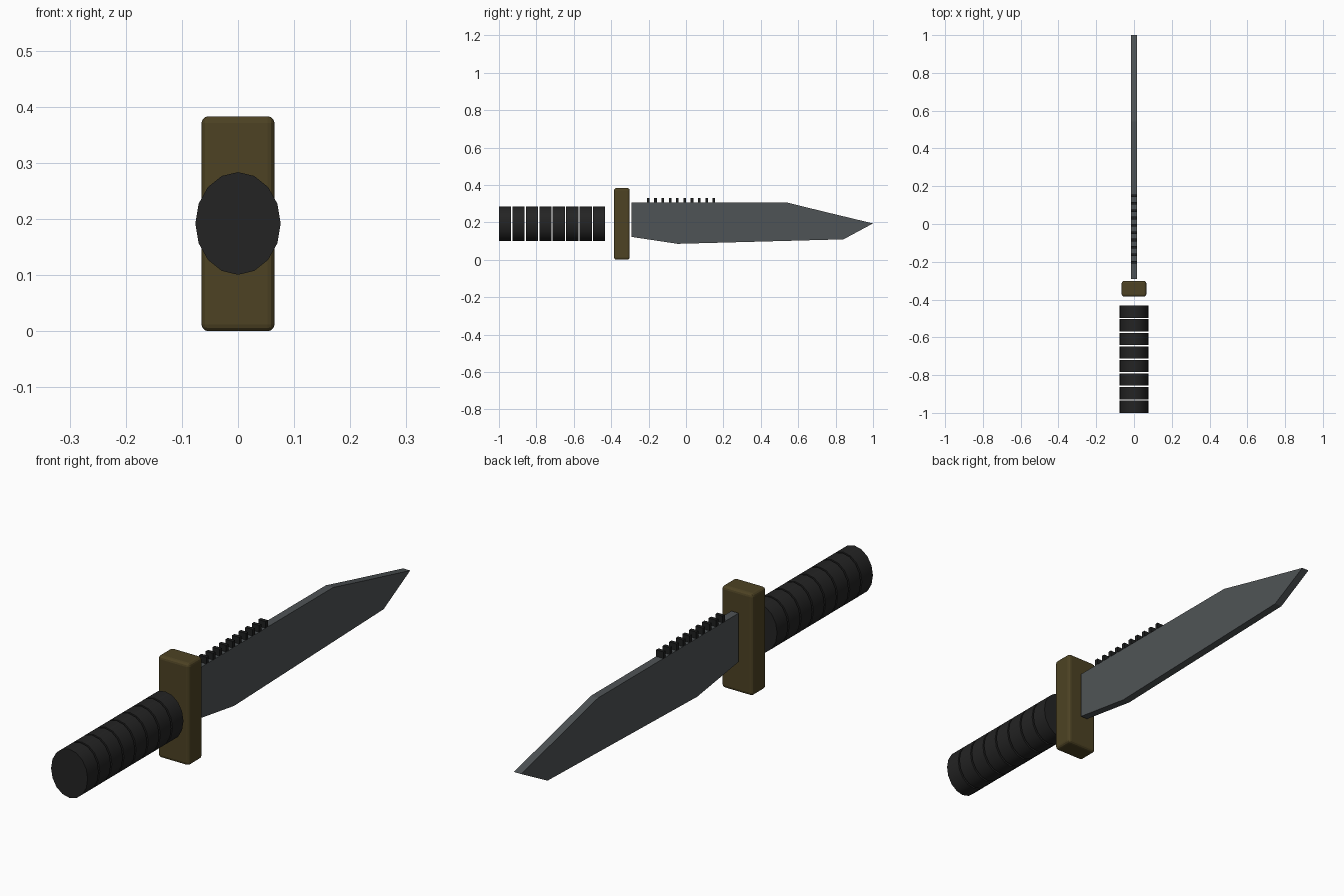
import bpy, bmesh, math
from mathutils import Matrix, Vector

if "Cube" in bpy.data.objects:
    bpy.data.objects.remove(bpy.data.objects["Cube"])


def material(name, rgb):
    m = bpy.data.materials.new(name)
    m.diffuse_color = (*rgb, 1)
    m.use_nodes = True
    m.node_tree.nodes["Principled BSDF"].inputs["Base Color"].default_value = m.diffuse_color
    return m


STEEL = material("blade_steel", (0.078, 0.088, 0.092))
BRASS = material("dark_brass", (0.074, 0.055, 0.017))
RUBBER = material("black_grip", (0.017, 0.017, 0.017))
TOOTH = material("dark_tooth", (0.013, 0.014, 0.014))


def finish(name, bm, mat):
    bmesh.ops.recalc_face_normals(bm, faces=bm.faces)
    me = bpy.data.meshes.new(name)
    bm.to_mesh(me)
    bm.free()
    me.materials.append(mat)
    ob = bpy.data.objects.new(name, me)
    bpy.context.collection.objects.link(ob)
    return ob


def box(name, centre, size, mat):
    bm = bmesh.new()
    bmesh.ops.create_cube(bm, size=1, matrix=Matrix.Translation(centre) @ Matrix.Diagonal((*size, 1)))
    return finish(name, bm, mat)


MID_Z = 0.192

# Grip: eight separate oval rings with narrow gaps
START, END, COUNT, GAP = -1.0, -0.432, 8, 0.007
pitch = (END - START + GAP) / COUNT
for i in range(COUNT):
    y = START + i * pitch + (pitch - GAP) / 2
    bm = bmesh.new()
    bmesh.ops.create_cone(
        bm, cap_ends=True, segments=16, radius1=1, radius2=1, depth=1,
        matrix=Matrix.Translation((0, y, MID_Z))
        @ Matrix.Diagonal((0.076, pitch - GAP, 0.0915, 1))
        @ Matrix.Rotation(math.pi / 2, 4, 'X'))
    ring = finish(f"grip_ring_{i + 1}", bm, RUBBER)
    bpy.ops.object.select_all(action='DESELECT')
    ring.select_set(True)
    bpy.context.view_layer.objects.active = ring
    bpy.ops.object.shade_smooth_by_angle(angle=math.radians(35))

# Cross guard with softened edges
guard = box("guard", (0, -0.343, 0.1915), (0.13, 0.083, 0.383), BRASS)
bev = guard.modifiers.new("soft_edges", 'BEVEL')
bev.width = 0.012
bev.segments = 3

# Blade: clip-point outline (y, z) extruded to a flat plate
OUTLINE = [(-0.291, 0.305), (0.543, 0.305), (0.73, 0.259), (1.0, 0.194),
           (0.842, 0.109), (-0.045, 0.085), (-0.291, 0.122)]
HALF = 0.015
bm = bmesh.new()
face = bm.faces.new([bm.verts.new((-HALF, y, z)) for y, z in OUTLINE])
ext = bmesh.ops.extrude_face_region(bm, geom=[face])
bmesh.ops.translate(bm, vec=Vector((2 * HALF, 0, 0)),
                    verts=[v for v in ext["geom"] if isinstance(v, bmesh.types.BMVert)])
finish("blade", bm, STEEL)

# Saw teeth along the spine
for i in range(10):
    box(f"saw_tooth_{i + 1}", (0, -0.202 + i * 0.039, 0.3165), (0.03, 0.014, 0.027), TOOTH)
